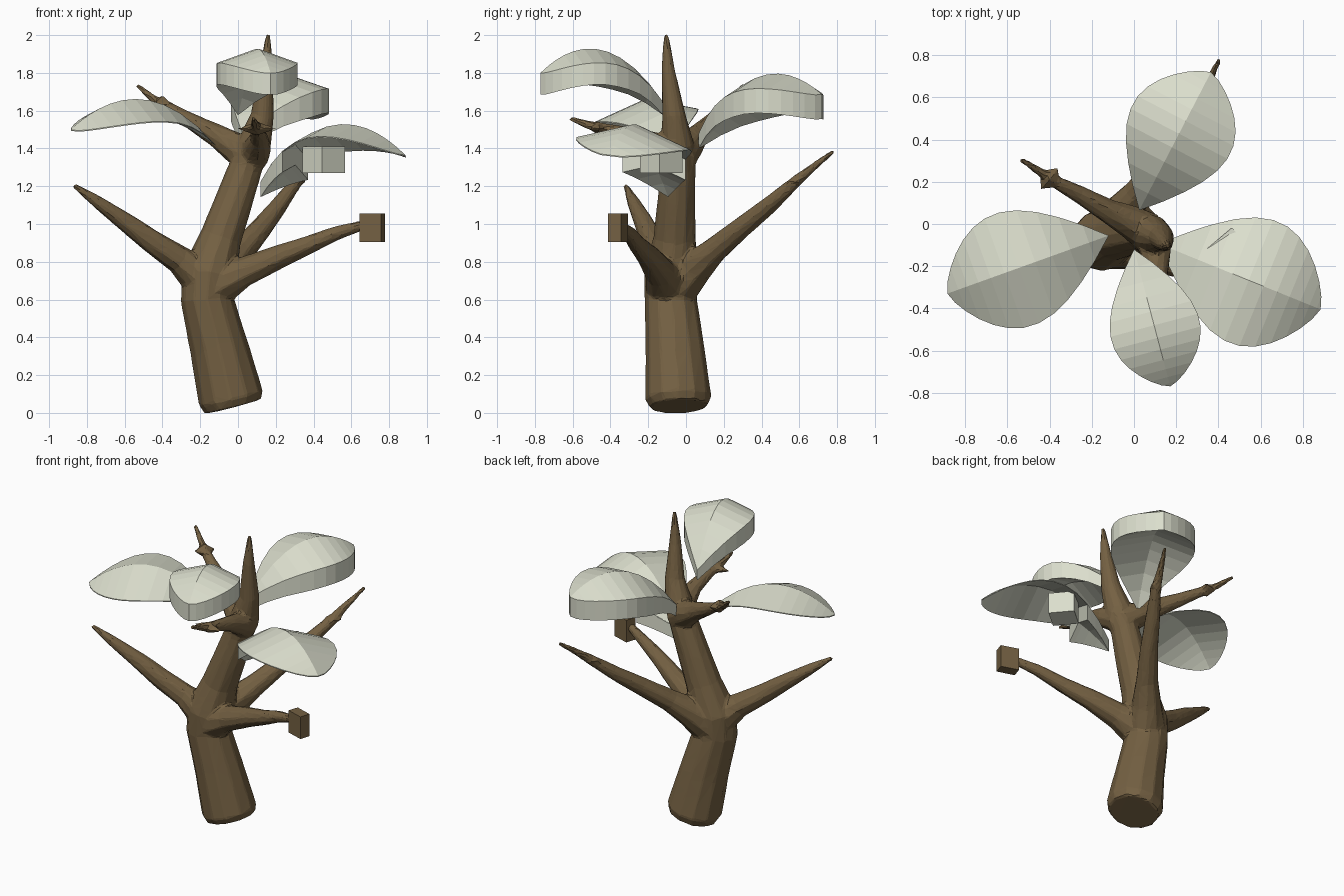
import bpy, bmesh, math, random
from mathutils import Vector, Matrix

if "Cube" in bpy.data.objects:
    bpy.data.objects.remove(bpy.data.objects["Cube"])

random.seed(4)


def material(name, rgb):
    m = bpy.data.materials.new(name)
    m.diffuse_color = (*rgb, 1)
    m.use_nodes = True
    m.node_tree.nodes["Principled BSDF"].inputs["Base Color"].default_value = m.diffuse_color
    return m


BARK = material("bark brown", (0.175, 0.118, 0.055))
LEAF = material("pale leaf", (0.71, 0.73, 0.61))


def finish(name, bm, mat):
    bmesh.ops.recalc_face_normals(bm, faces=bm.faces)
    me = bpy.data.meshes.new(name)
    bm.to_mesh(me)
    bm.free()
    me.materials.append(mat)
    ob = bpy.data.objects.new(name, me)
    bpy.context.collection.objects.link(ob)
    return ob


def tube(name, path, sides=10, rough=0.05):
    """Faceted tapering limb; path rows are x, y, z, radius."""
    pts = [Vector(p[:3]) for p in path]
    bm = bmesh.new()
    rings = []
    axis = (pts[-1] - pts[0]).normalized()
    ref = Vector((0, 1, 0)) if abs(axis.y) < 0.7 else Vector((1, 0, 0))
    for i, p in enumerate(pts):
        d = (pts[min(i + 1, len(pts) - 1)] - pts[max(i - 1, 0)]).normalized()
        u = d.cross(ref).normalized()
        v = d.cross(u)
        ring = []
        for k in range(sides):
            a = 2 * math.pi * k / sides
            r = path[i][3] * (1 + random.uniform(-rough, rough))
            ring.append(bm.verts.new(p + (u * math.cos(a) + v * math.sin(a)) * r))
        rings.append(ring)
    for a, b in zip(rings, rings[1:]):
        for k in range(sides):
            n = (k + 1) % sides
            bm.faces.new((a[k], a[n], b[n], b[k]))
    bm.faces.new(rings[0])
    bm.faces.new(rings[-1])
    return finish(name, bm, BARK)


def leaf(name, base, tip, z0, zc, z1, half, drop, roll, thick, n=12, t_end=1.0):
    """Arched teardrop leaf with a raised midrib and a vertical rim."""
    base, tip = Vector(base), Vector(tip)
    side = (tip - base).normalized().orthogonal() * half
    bm = bmesh.new()
    rows = []
    for i in range(n + 1):
        t = (1 - (1 - i / n) ** 1.5) * t_end
        w = max(0.0, math.sin(math.pi * t ** 1.3)) ** 0.72 if 0 < t < 0.999 else 0.0
        z = (1 - t) ** 2 * z0 + 2 * t * (1 - t) * zc + t * t * z1
        p = base.lerp(tip, t)
        h = thick * min(1, 0.6 + t)
        # left edge, midrib and right edge, top then underside
        top = [(p + side * s * w, z - w * (drop * abs(s) + roll * s)) for s in (1, 0, -1)]
        row = []
        for dz in (0, h):
            if w == 0:
                row += [bm.verts.new((p.x, p.y, z - dz))] * 3
            else:
                row += [bm.verts.new((q.x, q.y, zz - dz)) for q, zz in top]
        rows.append(row)
    for a, b in zip(rows, rows[1:]):
        for j, k in ((0, 1), (1, 2), (2, 5), (5, 4), (4, 3), (3, 0)):
            loop = []
            for v in (a[j], a[k], b[k], b[j]):
                if v not in loop:
                    loop.append(v)
            bm.faces.new(loop)
    if t_end < 1:
        r = rows[-1]
        bm.faces.new((r[0], r[1], r[4], r[3]))
        bm.faces.new((r[1], r[2], r[5], r[4]))
    return finish(name, bm, LEAF)


def block(name, centre, size, turn, mat):
    bm = bmesh.new()
    bmesh.ops.create_cube(bm, size=1, matrix=Matrix.Translation(centre)
                          @ Matrix.Rotation(math.radians(turn), 4, 'Z')
                          @ Matrix.Diagonal((*size, 1)))
    return finish(name, bm, mat)


def knot(name, centre, size, turn):
    # small pointed burl
    bm = bmesh.new()
    bmesh.ops.create_uvsphere(bm, u_segments=4, v_segments=2, radius=1,
                              matrix=Matrix.Translation(centre)
                              @ Matrix.Rotation(math.radians(turn), 4, 'Z')
                              @ Matrix.Diagonal((*size, 1)))
    return finish(name, bm, BARK)


# Trunk
trunk = tube("trunk_and_branches", [
    (-.028, -.038, .034, .155), (-.04, -.04, .08, .174), (-.10, -.06, .35, .154),
    (-.165, -.08, .61, .138), (-.152, -.078, .74, .145), (-.09, -.06, .93, .112),
    (-.02, -.05, 1.13, .1), (.04, -.04, 1.30, .09), (.085, -.045, 1.42, .09),
    (.13, -.065, 1.58, .062), (.147, -.095, 1.82, .036), (.16, -.105, 2.003, .013)],
    sides=12, rough=.02)

# Branches
limbs = [trunk]
limbs.append(tube("left_branch", [
    (-.15, -.07, .66, .13), (-.22, -.10, .735, .10), (-.31, -.13, .81, .075),
    (-.45, -.18, .905, .063), (-.58, -.22, 1.0, .052), (-.75, -.28, 1.12, .034),
    (-.87, -.32, 1.205, .013)]))
limbs.append(tube("right_branch", [
    (-.16, -.08, .66, .135), (-.08, -.105, .70, .115), (.03, -.135, .745, .082),
    (.2, -.19, .82, .064), (.36, -.25, .885, .05), (.52, -.30, .95, .038),
    (.68, -.36, 1.0, .024)]))
limbs.append(tube("back_branch", [
    (-.14, -.05, .67, .125), (-.06, .05, .77, .092), (.02, .15, .86, .07),
    (.13, .3, .985, .057), (.22, .44, 1.10, .046), (.31, .58, 1.225, .032),
    (.345, .66, 1.29, .023), (.405, .78, 1.385, .012)]))
limbs.append(tube("upper_left_branch", [
    (.07, -.04, 1.35, .095), (-.02, .01, 1.41, .08), (-.12, .06, 1.47, .06),
    (-.26, .14, 1.55, .042), (-.39, .21, 1.63, .028), (-.45, .25, 1.665, .021),
    (-.535, .305, 1.735, .012)]))
limbs.append(tube("upper_front_branch", [
    (.08, -.04, 1.36, .09), (.105, -.14, 1.41, .072), (.11, -.25, 1.455, .05),
    (.105, -.4, 1.495, .034), (.09, -.52, 1.525, .023), (.08, -.615, 1.56, .012)]))

# Burls
limbs.append(knot("back_knot", (.31, .58, 1.225), (.065, .05, .035), 20))
limbs.append(knot("upper_left_knot", (-.40, .215, 1.635), (.075, .06, .05), 50))
limbs.append(knot("upper_front_knot", (.1, -.46, 1.505), (.11, .055, .04), 0))

# Fuse the wood into one rough, faceted skin
bpy.ops.object.select_all(action='DESELECT')
for ob in limbs:
    ob.select_set(True)
bpy.context.view_layer.objects.active = trunk
bpy.ops.object.join()
fuse = trunk.modifiers.new("fuse", 'REMESH')
fuse.mode = 'VOXEL'
fuse.voxel_size = 0.011
soft = trunk.modifiers.new("soft joints", 'SMOOTH')
soft.factor = 0.5
soft.iterations = 3
facet = trunk.modifiers.new("facets", 'DECIMATE')
facet.ratio = 0.06

# Blocky branch end
block("right_branch_block", (.71, -.36, .98), (.12, .07, .15), -18, BARK)

# Leaves
leaf("left_leaf", (-.12, -.055), (-.885, -.33), 1.42, 1.86, 1.50, .28, .085, .035, .006)
R_LEAF = ((.12, -.095), (.885, -.405), 1.225, 1.752, 1.365, .31, .10, .035)
leaf("right_leaf", *R_LEAF, .006)
leaf("front_leaf", (0, -.12), (.172, -.77), 1.645, 2.12, 1.80, .215, .075, 0, .115)
leaf("back_leaf", (.025, .065), (.365, .72), 1.475, 1.985, 1.685, .26, .08, 0, .13)

# Thick heel and square pod beneath the right leaf
heel = leaf("right_leaf_heel", *R_LEAF, .13, n=4, t_end=.24)
heel.location.z = -.004
block("leaf_pod", (.455, -.13, 1.34), (.16, .16, .14), 40, LEAF)
